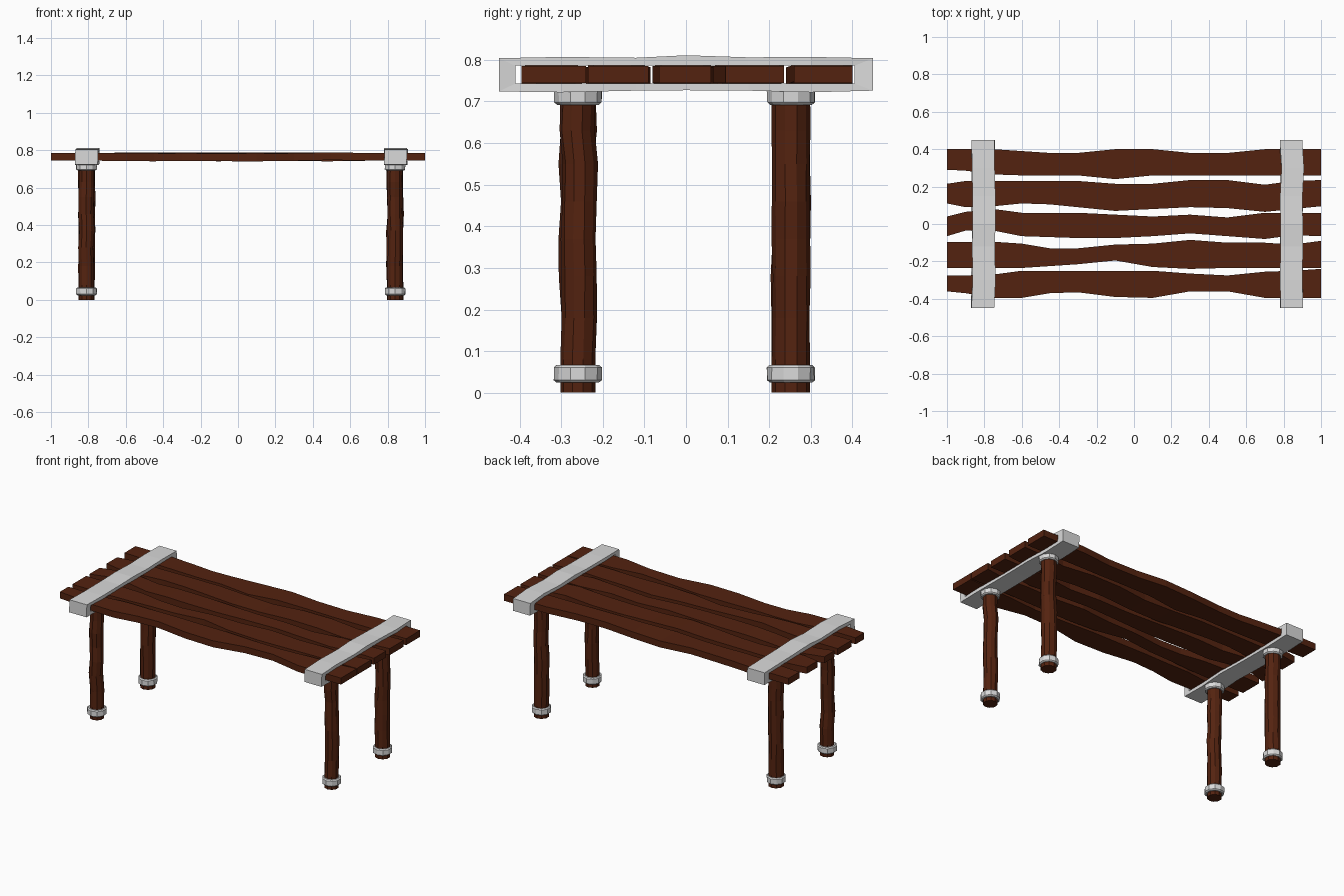
import bpy
import bmesh
import math
import random
from mathutils import Vector

random.seed(4)

default_cube = bpy.data.objects.get("Cube")
if default_cube:
    bpy.data.objects.remove(default_cube, do_unlink=True)


def make_material(name, colour):
    mat = bpy.data.materials.new(name)
    mat.use_nodes = True
    mat.diffuse_color = colour
    mat.node_tree.nodes["Principled BSDF"].inputs["Base Color"].default_value = colour
    return mat


WOOD = make_material("dark brown wood", (0.088, 0.0165, 0.005, 1))
STONE = make_material("pale grey binding", (0.7, 0.7, 0.7, 1))


def finish(name, bm, material):
    bmesh.ops.recalc_face_normals(bm, faces=bm.faces)
    mesh = bpy.data.meshes.new(name)
    bm.to_mesh(mesh)
    bm.free()
    mesh.materials.append(material)
    obj = bpy.data.objects.new(name, mesh)
    bpy.context.collection.objects.link(obj)
    return obj


def loft(name, rings, material, closed=False):
    """Skin equal-length rings; cap the ends unless the rings form a closed tube."""
    bm = bmesh.new()
    loops = [[bm.verts.new(p) for p in ring] for ring in rings]
    pairs = list(zip(loops, loops[1:]))
    if closed:
        pairs.append((loops[-1], loops[0]))
    else:
        bm.faces.new(loops[0])
        bm.faces.new(loops[-1])
    for a, b in pairs:
        for i in range(len(a)):
            j = (i + 1) % len(a)
            bm.faces.new((a[i], a[j], b[j], b[i]))
    return finish(name, bm, material)


def jitter(amount):
    return random.uniform(-amount, amount)


# Table top planks: worn edges are inset from straight edges, in steps of STEP
STEP = 0.005
STATIONS = (-1, -.9, -.75, -.6, -.45, -.3, -.1, .1, .3, .5, .7, .85, 1)
PLANKS = {
    "front_plank": (-.395, -.24, (7, 5, 0, 0, 5, 6, 1, 0, 7, 7, 0, 0, 0),
                    (7, 7, 6, 2, 2, 2, 2, 2, 5, 7, 3, 2, 0)),
    "front_middle_plank": (-.24, -.085, (1, 1, 1, 1, 3, 5, 9, 2, 0, 1, 1, 1, 1),
                           (2, 2, 2, 4, 9, 9, 5, 4, 0, 3, 3, 5, 1)),
    "middle_plank": (-.08, .08, (3, 9, 9, 3, 2, 1, 1, 3, 6, 3, 0, 4, 3),
                     (8, 3, 0, 4, 4, 4, 6, 8, 6, 9, 4, 4, 4)),
    "back_middle_plank": (.065, .235, (9, 5, 6, 9, 8, 5, 1, 3, 5, 4, 0, 3, 6),
                          (4, 1, 1, 1, 1, 1, 4, 4, 0, 0, 5, 1, 0)),
    "back_plank": (.24, .4, (10, 9, 5, 4, 4, 4, 0, 4, 4, 4, 4, 4, 4),
                   (0, 0, 0, 2, 4, 4, 0, 0, 4, 4, 0, 0, 0)),
}

for name, (low, high, low_wear, high_wear) in PLANKS.items():
    rings = []
    for x, lo, hi in zip(STATIONS, low_wear, high_wear):
        y0, y1 = low + lo * STEP, high - hi * STEP
        sag = jitter(0.004) if abs(x) < 0.7 else 0
        bottom, top = 0.744 + sag, 0.785 + sag
        rings.append([(x, y0, bottom), (x, y1, bottom), (x, y1, top), (x, y0, top)])
    loft(name, rings, WOOD)


# Slotted end bindings that wrap around all the planks
def binding(name, x, half):
    ys = (-.45, -.3, -.12, 0, .15, .3, .45)
    tops = (.804, .807, .805, .811, .806, .807, .804)
    bottoms = (.724, .722, .726, .727, .726, .722, .726)
    outer = list(zip(ys, tops)) + list(zip(ys, bottoms))[::-1]
    inner = []
    for i, (y, z) in enumerate(outer):
        y = max(-.41, min(.405, y))
        inner.append((y, .786 if i < len(ys) else .743))
    wobble = [jitter(0.006) for _ in outer]

    def ring(points, side):
        return [(x + side * half + w, y, z) for w, (y, z) in zip(wobble, points)]

    rings = [ring(outer, -1), ring(outer, 1), ring(inner, 1), ring(inner, -1)]
    loft(name, rings, STONE, closed=True)


binding("right_binding", -.806, .061)
binding("left_binding", .843, .06)


# Round legs: rough hewn shafts with a chipped collar at the foot and head
def round_section(x, y, z, radius, sides, rough):
    ring = []
    for i in range(sides):
        angle = math.tau * (i + 0.5) / sides
        r = radius + jitter(rough)
        ring.append(Vector((x + r * math.cos(angle), y + r * math.sin(angle), z)))
    return ring


def collar(name, x, y, z0, z1):
    chamfer = 0.006
    rings = [round_section(x, y, z0, .050, 10, .001),
             round_section(x, y, z0 + chamfer, .057, 10, .0015),
             round_section(x, y, z1 - chamfer, .057, 10, .0015),
             round_section(x, y, z1, .051, 10, .001)]
    loft(name, rings, STONE)


for side, x in (("right", -.81), ("left", .84)):
    for end, y, radius, sway in (("front", -.26, .042, .005), ("back", .252, .046, .001)):
        levels = (0, .08, .18, .28, .37, .46, .55, .63, .735)
        rings = []
        for z in levels:
            middle = 0.1 < z < 0.7
            dy = jitter(sway) if middle else 0
            dx = jitter(0.003) if middle else 0
            rings.append(round_section(x + dx, y + dy, z, radius, 10, 0.002 if middle else 0))
        loft(f"{end}_{side}_leg", rings, WOOD)
        collar(f"{end}_{side}_foot_collar", x, y, .024, .067)
        collar(f"{end}_{side}_head_collar", x, y, .692, .735)
